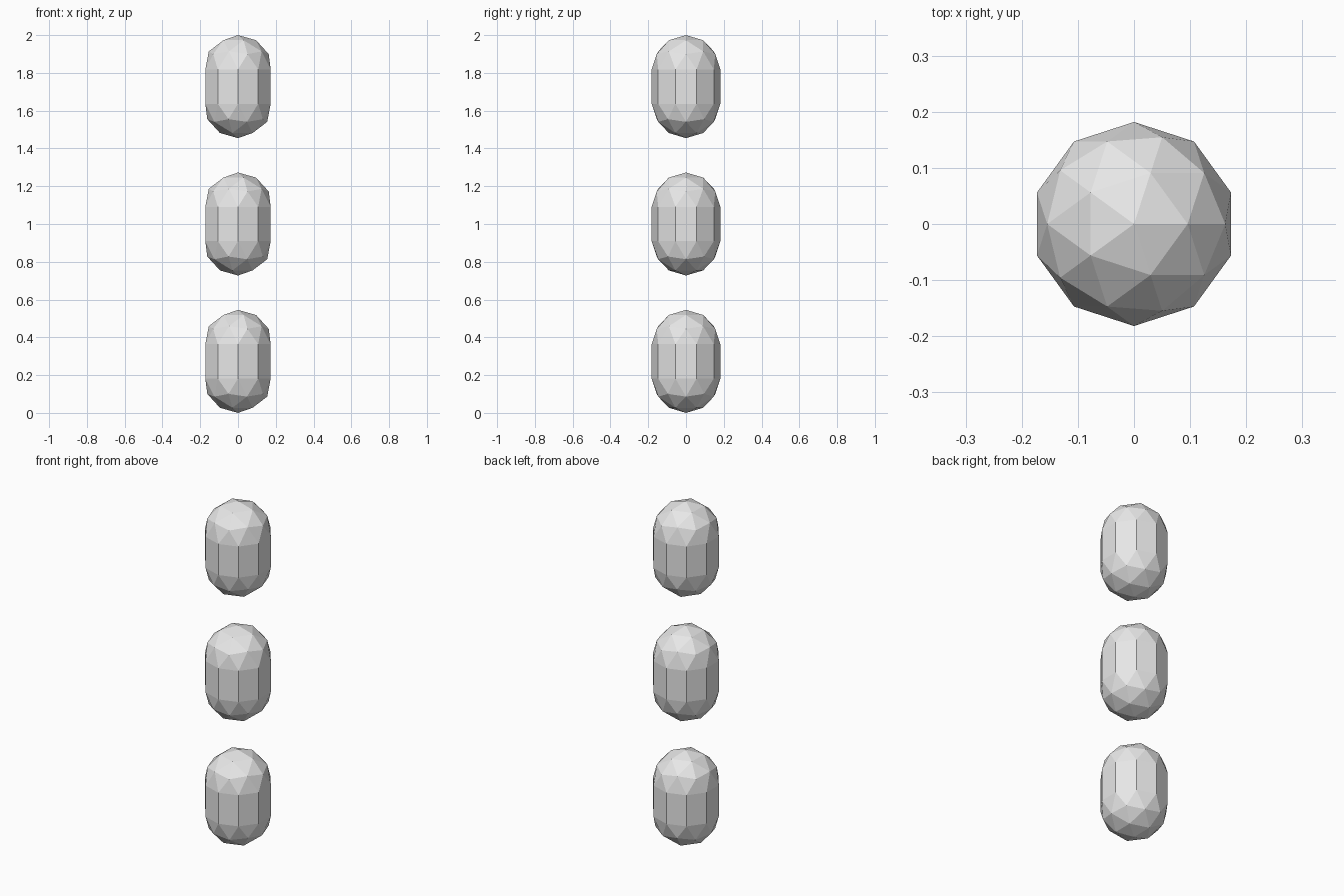
import bpy
import bmesh

cube = bpy.data.objects.get("Cube")
if cube:
    bpy.data.objects.remove(cube, do_unlink=True)

R = 2 / 11            # capsule radius: each is 3R tall, with a gap of R between
HALF_BODY = R / 2     # half the straight middle section

# Plain grey material
grey = bpy.data.materials.new("light grey")
grey.use_nodes = True
colour = (0.8, 0.8, 0.8, 1)
grey.diffuse_color = colour
grey.node_tree.nodes["Principled BSDF"].inputs["Base Color"].default_value = colour


def capsule_mesh():
    """Faceted ball, split at its equator and stretched into a capsule."""
    bm = bmesh.new()
    bmesh.ops.create_icosphere(bm, subdivisions=2, radius=R)
    # Part the two domes along the equator
    equator = [e for e in bm.edges if all(abs(v.co.z) < R * 0.01 for v in e.verts)]
    bmesh.ops.split_edges(bm, edges=equator)
    upper = {v for f in bm.faces if f.calc_center_median().z > 0 for v in f.verts}
    for v in bm.verts:
        v.co.z += HALF_BODY if v in upper else -HALF_BODY
    # Join the domes with flat side panels
    rims = [e for e in bm.edges if e.is_boundary]
    bmesh.ops.bridge_loops(bm, edges=rims)
    bmesh.ops.recalc_face_normals(bm, faces=bm.faces)
    mesh = bpy.data.meshes.new("capsule")
    bm.to_mesh(mesh)
    bm.free()
    mesh.materials.append(grey)
    return mesh


# Three equal capsules stacked with gaps
shape = capsule_mesh()
for i, name in enumerate(("lower_capsule", "middle_capsule", "upper_capsule")):
    capsule = bpy.data.objects.new(name, shape)
    capsule.location.z = 1.5 * R + 4 * R * i
    bpy.context.collection.objects.link(capsule)
